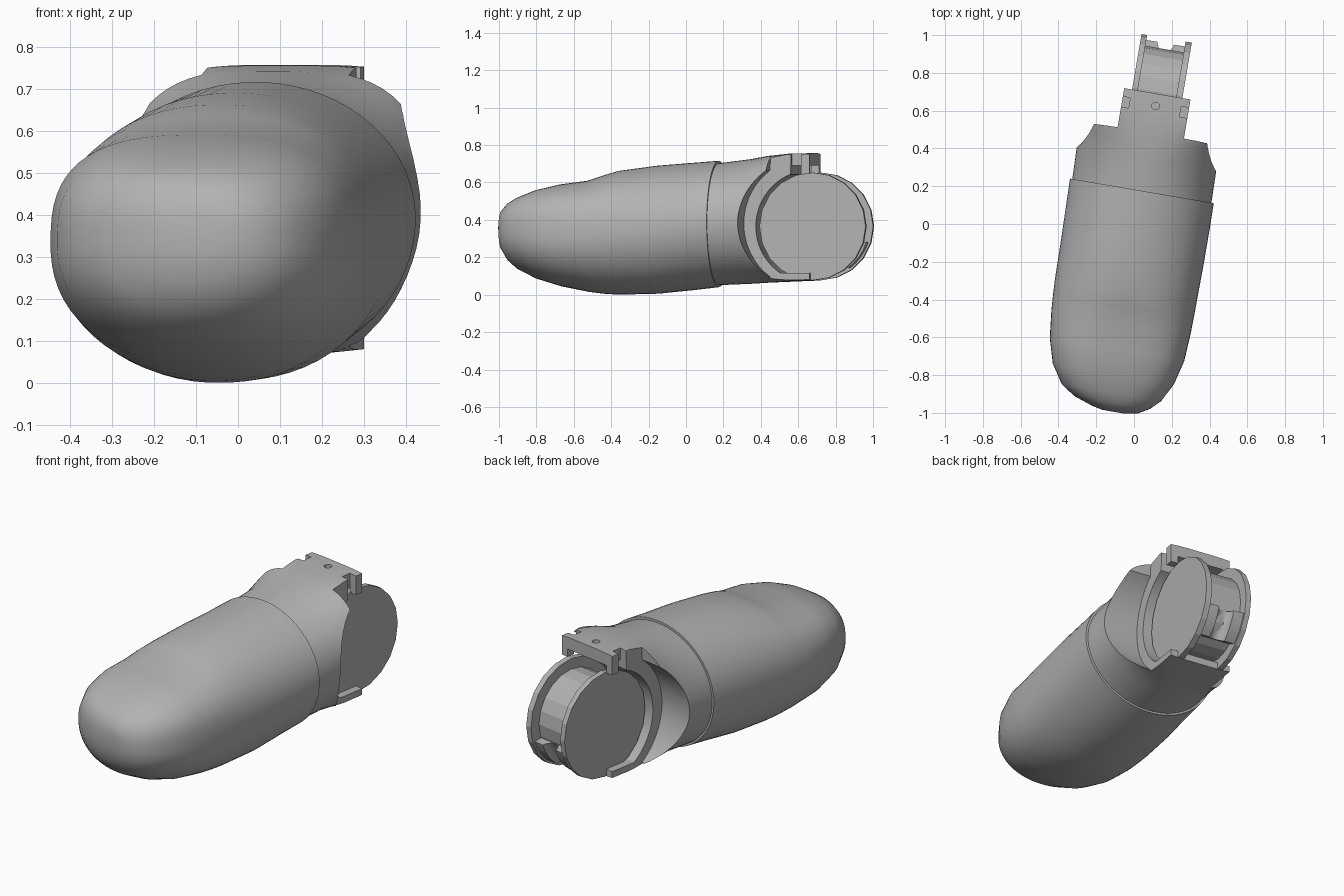
import bpy, bmesh, math
from mathutils import Matrix

cube = bpy.data.objects.get("Cube")
if cube:
    bpy.data.objects.remove(cube)

TILT = Matrix.Rotation(math.radians(-9.7), 4, 'Z')

grey = bpy.data.materials.new("plain_grey")
grey.use_nodes = True
GREY = (0.45, 0.45, 0.45, 1)
grey.diffuse_color = GREY
grey.node_tree.nodes["Principled BSDF"].inputs["Base Color"].default_value = GREY


def finish_mesh(name, bm):
    bmesh.ops.recalc_face_normals(bm, faces=bm.faces)
    mesh = bpy.data.meshes.new(name)
    bm.to_mesh(mesh)
    bm.free()
    mesh.materials.append(grey)
    ob = bpy.data.objects.new(name, mesh)
    bpy.context.collection.objects.link(ob)
    return ob


def bridge(bm, rings):
    n = len(rings[0])
    for a, b in zip(rings, rings[1:]):
        for i in range(n):
            bm.faces.new((a[i], a[(i + 1) % n], b[(i + 1) % n], b[i]))
    bm.faces.new(rings[0])
    bm.faces.new(rings[-1])


def loft(name, stations, steps=64):
    """Rounded sections along y: (y, left, right, bottom, top, top power, bottom power)."""
    bm = bmesh.new()
    rings = []
    for y, x0, x1, z0, z1, top_n, low_n in stations:
        xc, zc, ring = (x0 + x1) / 2, z0 + (z1 - z0) * 0.52, []
        for i in range(steps):
            a = math.tau * (i + 0.5) / steps
            c, s = math.cos(a), math.sin(a)
            n, rz = (top_n, z1 - zc) if s > 0 else (low_n, zc - z0)
            ring.append(bm.verts.new((
                xc + (x1 - x0) / 2 * math.copysign(abs(c) ** (2 / n), c), y,
                zc + rz * math.copysign(abs(s) ** (2 / n), s))))
        rings.append(ring)
    bridge(bm, rings)
    return finish_mesh(name, bm)


def side_prism(name, outline, x0, x1):
    """Extrude a side outline of (y, z) points across x."""
    bm = bmesh.new()
    bridge(bm, [[bm.verts.new((x, y, z)) for y, z in outline] for x in (x0, x1)])
    return finish_mesh(name, bm)


def box(name, x, y, z):
    return side_prism(name, [(y[0], z[0]), (y[1], z[0]), (y[1], z[1]), (y[0], z[1])], *x)


def arc(y, z, r, start, end, steps):
    angles = [math.radians(start + (end - start) * i / steps) for i in range(steps + 1)]
    return [(y + r * math.cos(a), z + r * math.sin(a)) for a in angles]


def rod(name, loc, r, depth, rot=(0, 0, 0)):
    bpy.ops.mesh.primitive_cylinder_add(vertices=20, radius=r, depth=depth, location=loc, rotation=rot)
    ob = bpy.context.object
    ob.name = name
    return ob


def cut(ob, *cutters):
    for cutter in cutters:
        bpy.context.view_layer.update()
        mod = ob.modifiers.new("cut", 'BOOLEAN')
        mod.operation, mod.solver, mod.object = 'DIFFERENCE', 'EXACT', cutter
        bpy.context.view_layer.objects.active = ob
        bpy.ops.object.modifier_apply(modifier=mod.name)
        bpy.data.objects.remove(cutter)


# Fingertip shell, with a shallow step on its top
fingertip = loft("fingertip_shell", [
    (-0.998, 0.00, 0.12, 0.31, 0.40, 2.2, 2.2),
    (-0.985, -0.06, 0.19, 0.24, 0.45, 2.4, 2.2),
    (-0.95, -0.16, 0.25, 0.18, 0.49, 2.6, 2.2),
    (-0.90, -0.235, 0.30, 0.135, 0.52, 2.8, 2.2),
    (-0.80, -0.30, 0.352, 0.085, 0.56, 2.8, 2.2),
    (-0.67, -0.338, 0.385, 0.045, 0.59, 2.8, 2.2),
    (-0.52, -0.355, 0.394, 0.015, 0.61, 2.6, 2.1),
    (-0.44, -0.36, 0.396, 0.005, 0.638, 2.4, 2.1),
    (-0.36, -0.364, 0.397, 0.0, 0.662, 2.2, 2.1),
    (-0.15, -0.367, 0.40, 0.005, 0.69, 2.1, 2.1),
    (0.05, -0.372, 0.40, 0.025, 0.706, 2.0, 2.0),
    (0.18, -0.375, 0.398, 0.04, 0.716, 2.0, 2.0)])

# Collar that carries the hinge housing
collar = loft("hinge_collar", [
    (0.16, -0.362, 0.386, 0.05, 0.70, 2, 2),
    (0.355, -0.368, 0.382, 0.058, 0.725, 2.05, 2),
    (0.45, -0.365, 0.378, 0.064, 0.742, 2.6, 2.3),
    (0.58, -0.36, 0.37, 0.07, 0.755, 4, 3.5),
    (0.70, -0.36, 0.37, 0.075, 0.757, 4, 4)])

# Scooped sides leave a narrow housing in the middle
scoop = arc(0.70, 0.38, 0.355, 127, 233, 24) + [(0.5, -0.2), (1.2, -0.2), (1.2, 0.9), (0.5, 0.9)]
for x0, x1 in ((-0.6, -0.172), (0.184, 0.6)):
    cut(collar, side_prism("scoop", scoop, x0, x1))

# Round pocket for the pulley, corner notches and the pin hole
pocket = arc(0.71, 0.365, 0.30, 112, 236, 24) + [(0.56, 0.115), (0.9, 0.115), (0.9, 0.69), (0.6, 0.69)]
cut(collar, side_prism("pocket", pocket, -0.4, 0.4))
for x in ((-0.4, -0.132), (0.142, 0.4)):
    cut(collar, box("notch", x, (0.6, 0.655), (0.6, 0.9)))
cut(collar, rod("pin_hole", (0.007, 0.635, 0.76), 0.02, 0.09))

# Corner tabs hanging from the top plate
for side, x in (("right", (-0.172, -0.132)), ("left", (0.142, 0.184))):
    box(side + "_corner_tab", x, (0.655, 0.70), (0.648, 0.752))

# Pulley: two cheeks round a smaller core
bm = bmesh.new()
profile = [(-0.13, 0.288), (-0.1, 0.288), (-0.1, 0.23), (0.107, 0.23), (0.107, 0.288), (0.14, 0.288)]
bridge(bm, [[bm.verts.new((x, y, z)) for y, z in arc(0.71, 0.365, r, 0, 342, 19)] for x, r in profile])
finish_mesh("hinge_pulley", bm)

# Rear stop between the cheeks, with a cord groove
stop = side_prism("cord_stop", arc(0.71, 0.365, 0.275, -54, -18, 4) + [(0.82, 0.30), (0.76, 0.2)], -0.1, 0.107)
cut(stop, rod("cord_groove", (0.004, 0.92, 0.20), 0.045, 0.4, (math.radians(-36), 0, 0)))

# Swing everything onto the tilted axis and shade
for ob in bpy.context.collection.objects:
    if ob.type == 'MESH' and grey.name in ob.data.materials:
        ob.data.transform(TILT)
        bpy.ops.object.select_all(action='DESELECT')
        ob.select_set(True)
        bpy.context.view_layer.objects.active = ob
        bpy.ops.object.shade_smooth_by_angle(angle=math.radians(16 if "pulley" in ob.name else 30))
